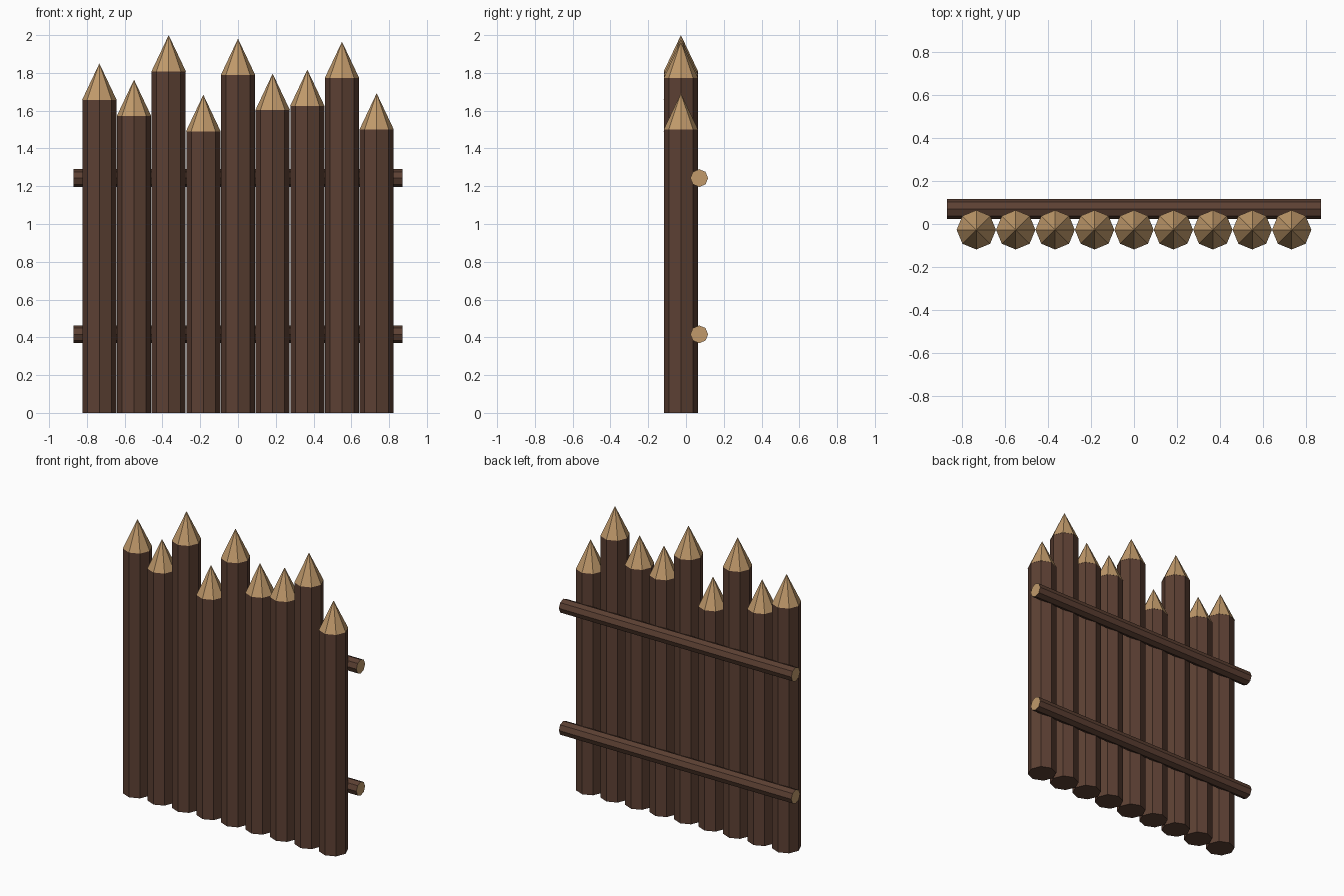
import bpy
import math

default = bpy.data.objects.get("Cube")
if default:
    bpy.data.objects.remove(default, do_unlink=True)


def make_material(name, rgb):
    mat = bpy.data.materials.new(name)
    mat.use_nodes = True
    mat.diffuse_color = (*rgb, 1)
    mat.node_tree.nodes["Principled BSDF"].inputs["Base Color"].default_value = (*rgb, 1)
    return mat


bark = make_material("dark_bark", (0.107, 0.051, 0.033))
cut_wood = make_material("cut_wood", (0.533, 0.323, 0.147))

SIDES = 8
STAKE_RADIUS = 0.09
STAKE_Y = -0.027
SPACING = 0.1835
TIP_HEIGHT = 0.193
TIPS = [1.85, 1.764, 2.0, 1.684, 1.981, 1.796, 1.817, 1.965, 1.692]

# Upright stakes, each with a sharpened point
for i, top in enumerate(TIPS):
    x = (i - (len(TIPS) - 1) / 2) * SPACING
    shoulder = top - TIP_HEIGHT
    bpy.ops.mesh.primitive_cylinder_add(
        vertices=SIDES, radius=STAKE_RADIUS, depth=shoulder,
        location=(x, STAKE_Y, shoulder / 2))
    stake = bpy.context.object
    stake.name = f"stake_{i + 1}"
    stake.data.materials.append(bark)

    bpy.ops.mesh.primitive_cone_add(
        vertices=SIDES, radius1=STAKE_RADIUS + 0.0015, radius2=0, depth=TIP_HEIGHT,
        location=(x, STAKE_Y, top - TIP_HEIGHT / 2))
    tip = bpy.context.object
    tip.name = f"stake_tip_{i + 1}"
    tip.data.materials.append(cut_wood)

# Horizontal rails on the back, with pale sawn ends
for name, z in (("lower_rail", 0.416), ("upper_rail", 1.243)):
    bpy.ops.mesh.primitive_cylinder_add(
        vertices=SIDES, radius=0.047, depth=1.74,
        location=(0, 0.07, z), rotation=(0, math.pi / 2, 0))
    rail = bpy.context.object
    rail.name = name
    rail.data.materials.append(bark)
    rail.data.materials.append(cut_wood)
    for face in rail.data.polygons:
        face.material_index = int(abs(face.normal.z) > 0.9)
